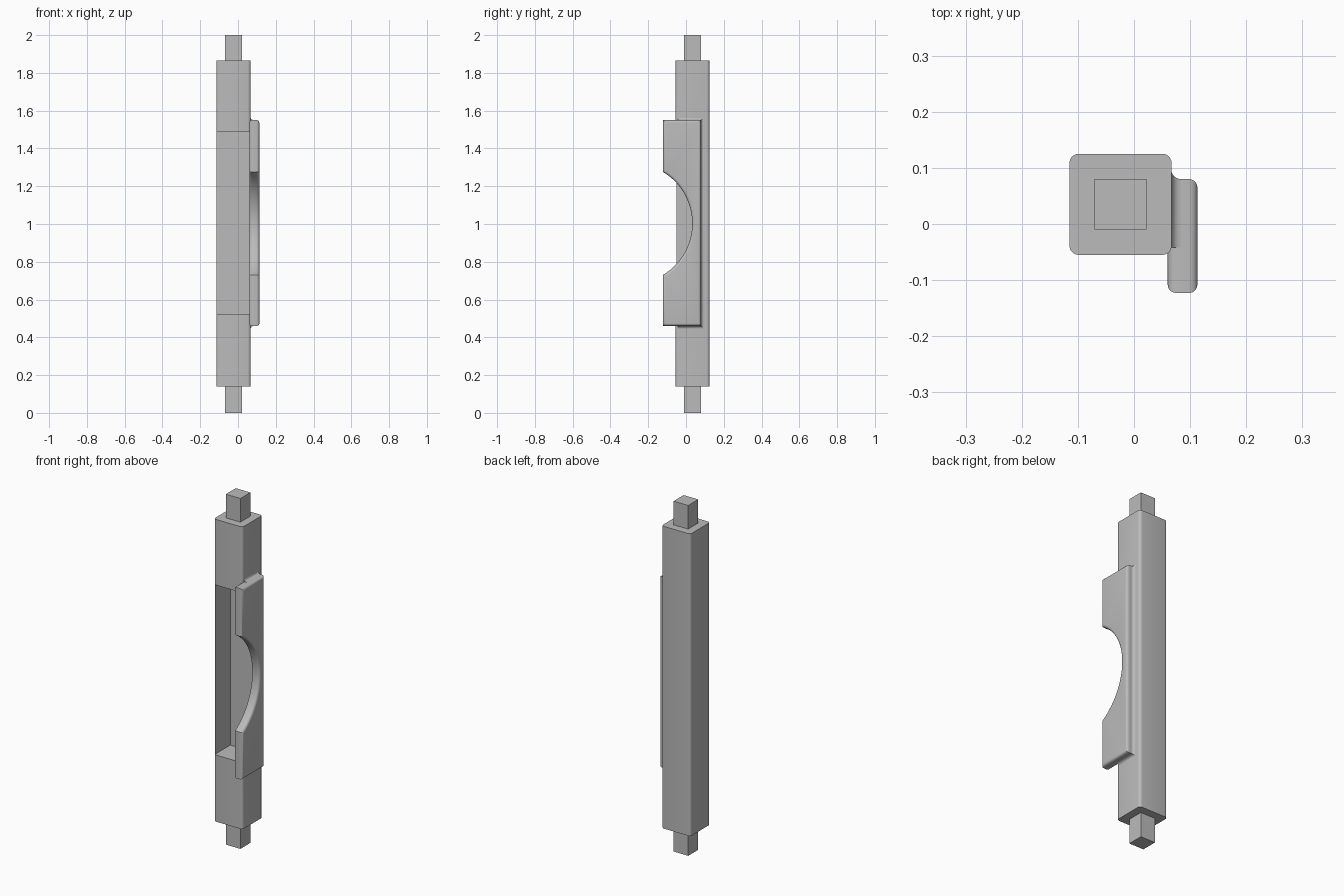
import bpy, bmesh, math
from mathutils import Matrix

cube = bpy.data.objects.get("Cube")
if cube:
    bpy.data.objects.remove(cube, do_unlink=True)

grey = bpy.data.materials.new("plain grey")
grey.use_nodes = True
grey.diffuse_color = (0.5, 0.5, 0.5, 1)
grey.node_tree.nodes["Principled BSDF"].inputs["Base Color"].default_value = (0.5, 0.5, 0.5, 1)


def finish(name, bm):
    bmesh.ops.recalc_face_normals(bm, faces=bm.faces)
    mesh = bpy.data.meshes.new(name)
    bm.to_mesh(mesh)
    bm.free()
    mesh.materials.append(grey)
    obj = bpy.data.objects.new(name, mesh)
    bpy.context.collection.objects.link(obj)
    return obj


def box(name, xs, ys, zs, radius=0):
    """Box between limits, optionally with rounded upright edges."""
    bm = bmesh.new()
    bmesh.ops.create_cube(bm, size=1)
    for v in bm.verts:
        for i, (lo, hi) in enumerate((xs, ys, zs)):
            v.co[i] = lo if v.co[i] < 0 else hi
    if radius:
        upright = [e for e in bm.edges if abs(e.verts[0].co.z - e.verts[1].co.z) > 0.1]
        bmesh.ops.bevel(bm, geom=upright, offset=radius, offset_type='OFFSET',
                        segments=5, profile=0.5, affect='EDGES')
    return finish(name, bm)


def activate(obj):
    bpy.ops.object.select_all(action='DESELECT')
    obj.select_set(True)
    bpy.context.view_layer.objects.active = obj


def cut(obj, cutter):
    mod = obj.modifiers.new("cut", 'BOOLEAN')
    mod.operation = 'DIFFERENCE'
    mod.solver = 'EXACT'
    mod.object = cutter
    activate(obj)
    bpy.ops.object.modifier_apply(modifier=mod.name)
    bpy.data.objects.remove(cutter, do_unlink=True)


def smooth(obj):
    activate(obj)
    bpy.ops.object.shade_smooth_by_angle(angle=math.radians(32))


# Shared dimensions
body_right, plate_in, plate_out = 0.067, 0.06, 0.113
plate_front, plate_back = -0.123, 0.08
plate_low, plate_high = 0.46, 1.55
notch_y, notch_z, notch_r = -0.284, 1.003, 0.317


def notch_cutter(radius):
    bm = bmesh.new()
    bmesh.ops.create_cone(bm, cap_ends=True, segments=96, radius1=radius, radius2=radius,
                          depth=0.1, matrix=Matrix.Translation((0.108, notch_y, notch_z))
                          @ Matrix.Rotation(math.pi / 2, 4, 'Y'))
    return finish("notch_cutter", bm)


# Square post with a deep pocket opening to the front
post = box("post", (-0.115, body_right), (-0.055, 0.125), (0.14, 1.865), 0.016)
cut(post, box("pocket_cutter", (-0.11, plate_in), (-0.2, 0.088), (0.52, 1.49)))
cut(post, notch_cutter(notch_r + 0.012))
smooth(post)

# Square pegs at both ends
for name, zs in (("bottom_peg", (0, 0.14)), ("top_peg", (1.865, 2))):
    box(name, (-0.07, 0.022), (-0.01, 0.08), zs)

# Side plate with a curved finger notch and rounded rims
half = math.acos((plate_front - notch_y) / notch_r)
outline = [(plate_front, plate_low), (plate_back, plate_low),
           (plate_back, plate_high), (plate_front, plate_high)]
steps = 40
for i in range(steps + 1):
    a = half - 2 * half * i / steps
    outline.append((notch_y + notch_r * math.cos(a), notch_z + notch_r * math.sin(a)))
bm = bmesh.new()
face = bm.faces.new([bm.verts.new((plate_in, y, z)) for y, z in outline])
grown = bmesh.ops.extrude_face_region(bm, geom=[face])["geom"]
for v in grown:
    if isinstance(v, bmesh.types.BMVert):
        v.co.x = plate_out
rims = [e for e in bm.edges if abs(e.verts[0].co.x - e.verts[1].co.x) < 1e-5]
bmesh.ops.bevel(bm, geom=rims, offset=0.015, offset_type='OFFSET',
                segments=5, profile=0.5, affect='EDGES')
smooth(finish("side_plate", bm))

# Concave fillet where the plate meets the post
bm = bmesh.new()
radius, rings = 0.018, []
for i in range(7):
    a = math.pi / 2 * i / 6
    grow = radius * (1 - math.sin(a))
    x = body_right - 0.001 + radius * (1 - math.cos(a))
    y0, y1 = -0.042, plate_back + grow
    z0, z1 = plate_low - grow, plate_high + grow
    rings.append([bm.verts.new((x, y, z)) for y, z in
                  ((y0, z0), (y1, z0), (y1, z1), (y0, z1))])
for a, b in zip(rings, rings[1:]):
    for k in range(4):
        n = (k + 1) % 4
        bm.faces.new((a[k], a[n], b[n], b[k]))
bm.faces.new(rings[0])
bm.faces.new(rings[-1])
fillet = finish("plate_fillet", bm)
cut(fillet, notch_cutter(notch_r + 0.012))
smooth(fillet)
